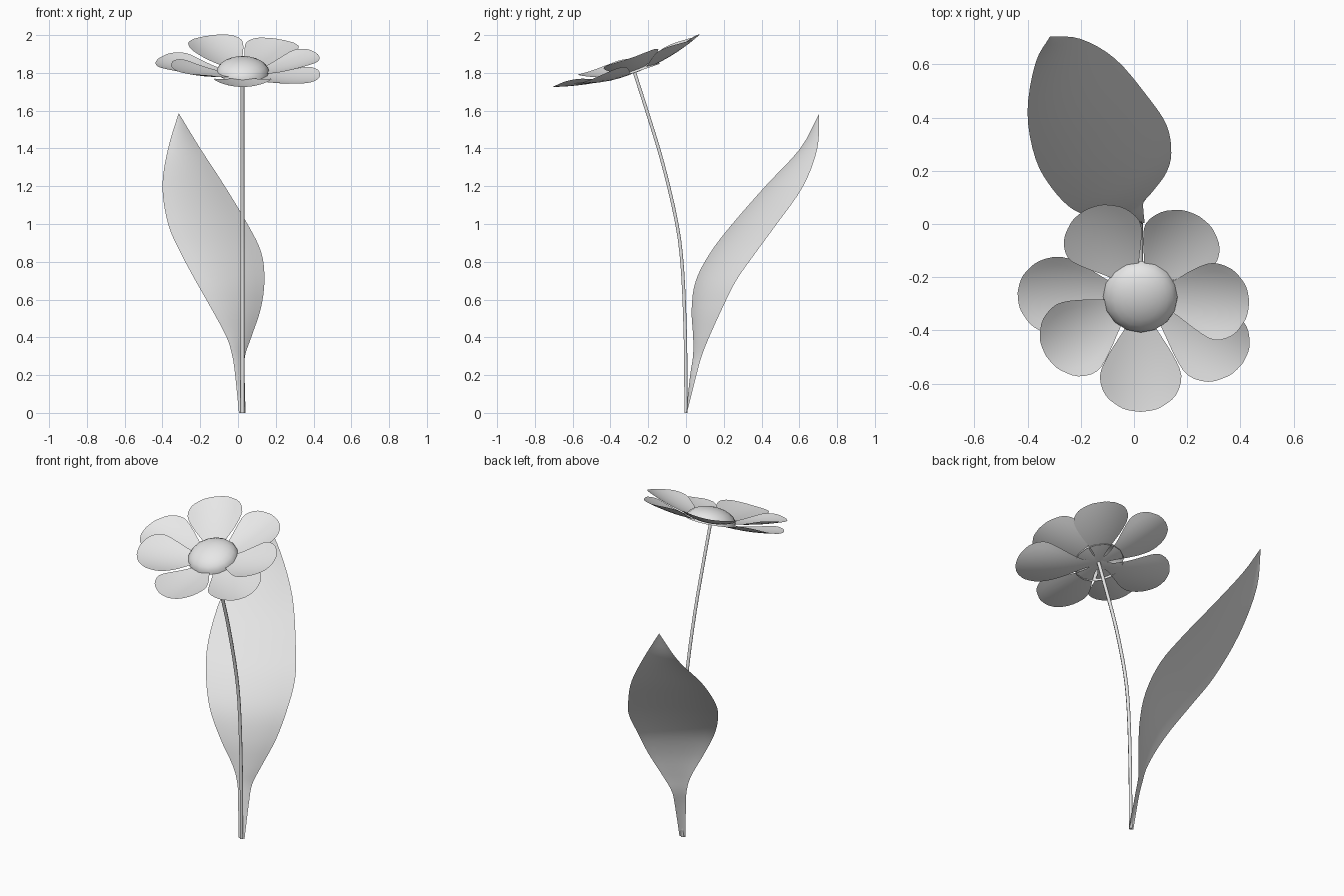
import bpy
import bmesh
import math
from mathutils import Vector, Matrix

cube = bpy.data.objects.get("Cube")
if cube:
    bpy.data.objects.remove(cube, do_unlink=True)

# One pale grey for the whole plant
grey = bpy.data.materials.new("pale_grey")
grey.use_nodes = True
grey.diffuse_color = (0.8, 0.8, 0.8, 1)
grey.node_tree.nodes["Principled BSDF"].inputs["Base Color"].default_value = (0.8, 0.8, 0.8, 1)


def spline(rows, steps):
    """Catmull-Rom resampling of rows of numbers."""
    pts = [Vector(r) for r in rows]
    pts = [pts[0] * 2 - pts[1]] + pts + [pts[-1] * 2 - pts[-2]]
    out = []
    for a, b, c, d in zip(pts, pts[1:], pts[2:], pts[3:]):
        for i in range(steps):
            t = i / steps
            out.append(b + (c - a) * t / 2 + (a * 2 - b * 5 + c * 4 - d) * t * t / 2
                       + (b * 3 - a - c * 3 + d) * t ** 3 / 2)
    return out + [pts[-2]]


def sheet(name, grid):
    """Smooth surface through a grid of points."""
    n = len(grid[0])
    faces = [(j * n + i, j * n + i + 1, (j + 1) * n + i + 1, (j + 1) * n + i)
             for j in range(len(grid) - 1) for i in range(n - 1)]
    mesh = bpy.data.meshes.new(name)
    mesh.from_pydata([p for row in grid for p in row], [], faces)
    mesh.materials.append(grey)
    mesh.shade_smooth()
    obj = bpy.data.objects.new(name, mesh)
    bpy.context.collection.objects.link(obj)


# Stem: thin bent tube
path = [(0, 0), (-0.003, 0.38), (-0.018, 0.75), (-0.048, 1.0),
        (-0.12, 1.31), (-0.195, 1.56), (-0.275, 1.81)]
curve = bpy.data.curves.new("stem", "CURVE")
curve.dimensions = "3D"
curve.bevel_depth = 0.01
curve.bevel_resolution = 1
curve.use_fill_caps = True
line = curve.splines.new("POLY")
points = spline(path, 3)
line.points.add(len(points) - 1)
for point, (y, z) in zip(line.points, points):
    point.co = (0.024, y, z, 1)
curve.materials.append(grey)
bpy.context.collection.objects.link(bpy.data.objects.new("stem", curve))

# Leaf: height, then x and y of the left-hand and right-hand edges
edges = [(0, 0.005, 0, 0.04, 0.005), (0.2, -0.015, 0.022, 0.035, 0.055),
         (0.3, -0.03, 0.037, 0.037, 0.083),
         (0.4, -0.06, 0.038, 0.07, 0.122), (0.55, -0.14, 0.03, 0.12, 0.19),
         (0.7, -0.225, 0.052, 0.14, 0.265), (0.85, -0.305, 0.13, 0.123, 0.37),
         (1.0, -0.37, 0.245, 0.05, 0.48), (1.2, -0.4, 0.42, -0.07, 0.62),
         (1.4, -0.37, 0.605, -0.2, 0.695), (1.585, -0.315, 0.705, -0.313, 0.705)]
grid = []
for z, lx, ly, rx, ry in spline(edges, 4):
    row = []
    for i in range(9):
        t = i / 8
        bulge = 0.08 * (rx - lx) * 4 * t * (1 - t)
        row.append((lx + (rx - lx) * t, ly + (ry - ly) * t - bulge, z))
    grid.append(row)
sheet("leaf", grid)

# Flower head frame, tipped towards the front
head = Matrix.Translation((0.025, -0.272, 1.802)) @ Matrix.Rotation(math.radians(19), 4, "X")

# Petals: direction, upward cup angle, length
outline = [(0, 0.02), (0.15, 0.03), (0.3, 0.064), (0.5, 0.12), (0.68, 0.153),
           (0.85, 0.132), (0.95, 0.082), (0.985, 0.047), (1, 0.005)]
petals = [(119, 10, 0.43), (57, 9, 0.41), (1, 11, 0.415), (-33, 5, 0.46),
          (-90, 9, 0.44), (-150, 11.5, 0.42), (176, 5.5, 0.465)]
for k, (turn, cup, length) in enumerate(petals):
    place = (head @ Matrix.Rotation(math.radians(turn), 4, "Z")
             @ Matrix.Rotation(-math.radians(cup), 4, "Y"))
    grid = []
    for r, half in spline(outline, 3):
        grid.append([place @ Vector((r * length, half * s / 4,
                                     0.035 * (half * s / 0.62) ** 2 - 0.07 * r * (1 - r)))
                     for s in range(-4, 5)])
    sheet(f"petal_{k + 1}", grid)

# Flower centre: low dome resting on the petals
bm = bmesh.new()
bmesh.ops.create_uvsphere(bm, u_segments=16, v_segments=12, radius=1)
bmesh.ops.delete(bm, geom=[v for v in bm.verts if v.co.z < -0.01], context="VERTS")
bm.transform(head @ Matrix.Diagonal((0.141, 0.141, 0.079, 1)))
mesh = bpy.data.meshes.new("flower_centre")
bm.to_mesh(mesh)
bm.free()
mesh.materials.append(grey)
mesh.shade_smooth()
bpy.context.collection.objects.link(bpy.data.objects.new("flower_centre", mesh))
